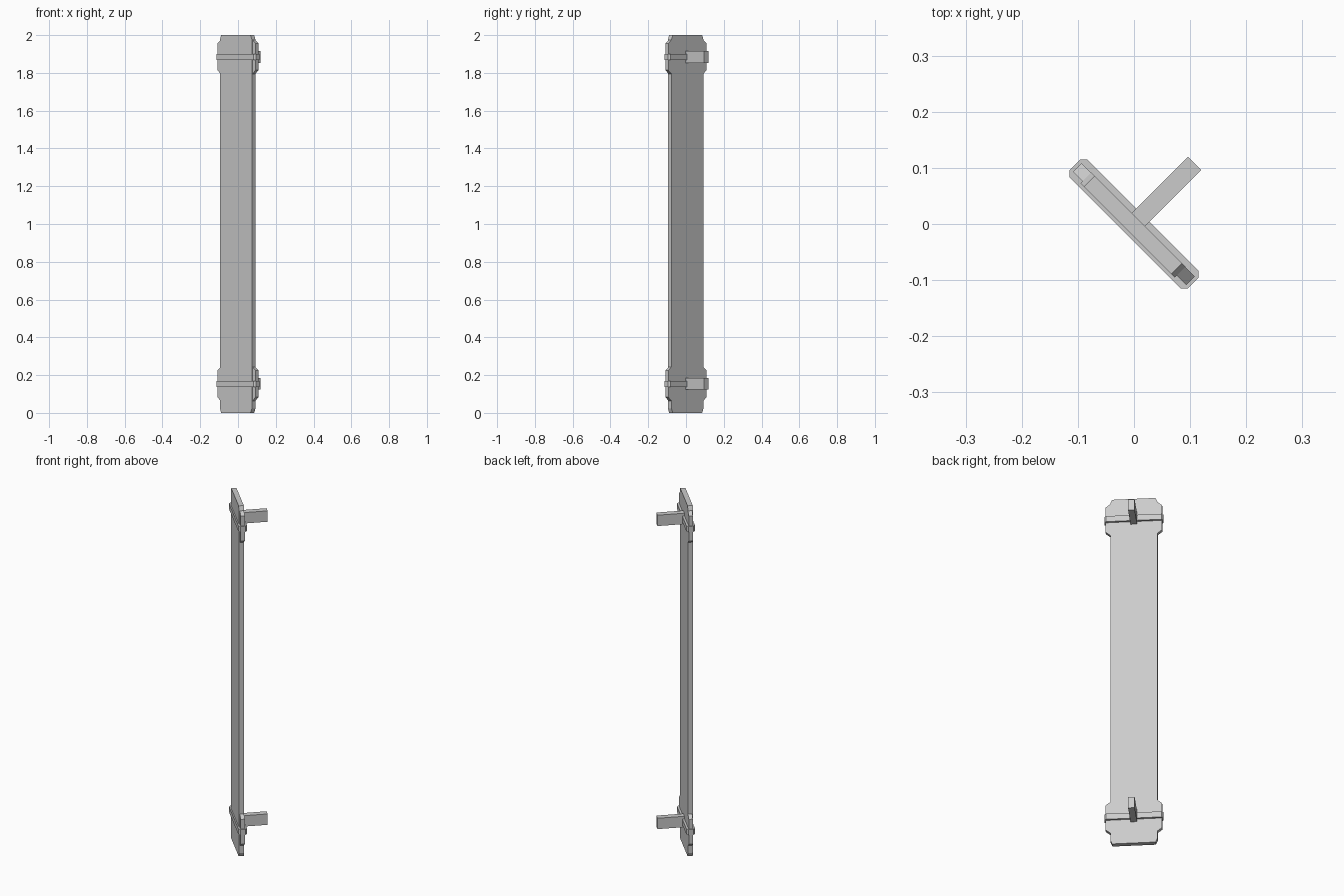
import bpy
import math
from mathutils import Matrix

cube = bpy.data.objects.get("Cube")
if cube:
    bpy.data.objects.remove(cube, do_unlink=True)

grey = bpy.data.materials.new("light grey")
grey.use_nodes = True
colour = (0.6, 0.6, 0.6, 1)
grey.diffuse_color = colour
grey.node_tree.nodes["Principled BSDF"].inputs["Base Color"].default_value = colour

# The whole panel stands turned by an eighth of a circle
TURN = Matrix.Rotation(math.radians(-45), 4, "Z")


def prism(name, outline, low, high, upright):
    """Extrude an outline: upright ones through the thickness, flat ones in height."""
    count = len(outline)
    if upright:
        verts = [(a, d, b) for d in (low, high) for a, b in outline]
    else:
        verts = [(a, b, d) for d in (high, low) for a, b in outline]
    faces = [tuple(range(count)), tuple(reversed(range(count, 2 * count)))]
    for i in range(count):
        j = (i + 1) % count
        faces.append((i, i + count, j + count, j))
    mesh = bpy.data.meshes.new(name)
    mesh.from_pydata(verts, [], faces)
    mesh.transform(TURN)
    mesh.materials.append(grey)
    obj = bpy.data.objects.new(name, mesh)
    bpy.context.collection.objects.link(obj)
    return obj


def cut_corners(half, low, high, cut_x, cut_y):
    """Rectangle outline with its four corners cut off."""
    right = [(half - cut_x, low), (half, low + cut_y),
             (half, high - cut_y), (half - cut_x, high)]
    return right + [(-x, y) for x, y in reversed(right)]


# Long flat panel
prism("panel", cut_corners(0.119, 0, 2, 0.009, 0.022), -0.016, 0.011, True)

# Flanges, clamps and wall arms at both ends
for end, middle, clamp in (("lower", 0.154, 0.154), ("upper", 1.885, 1.884)):
    flange = cut_corners(0.143, middle - 0.091, middle + 0.091, 0.025, 0.02)
    prism(end + "_flange", flange, -0.011, 0.0105, True)
    collar = cut_corners(0.149, -0.0226, 0.0226, 0.009, 0.009)
    prism(end + "_clamp", collar, clamp - 0.016, clamp + 0.016, False)
    arm = [(-0.0165, 0.01), (0.0165, 0.01), (0.0165, 0.153), (-0.0165, 0.153)]
    prism(end + "_arm", arm, clamp - 0.031, clamp + 0.031, False)
